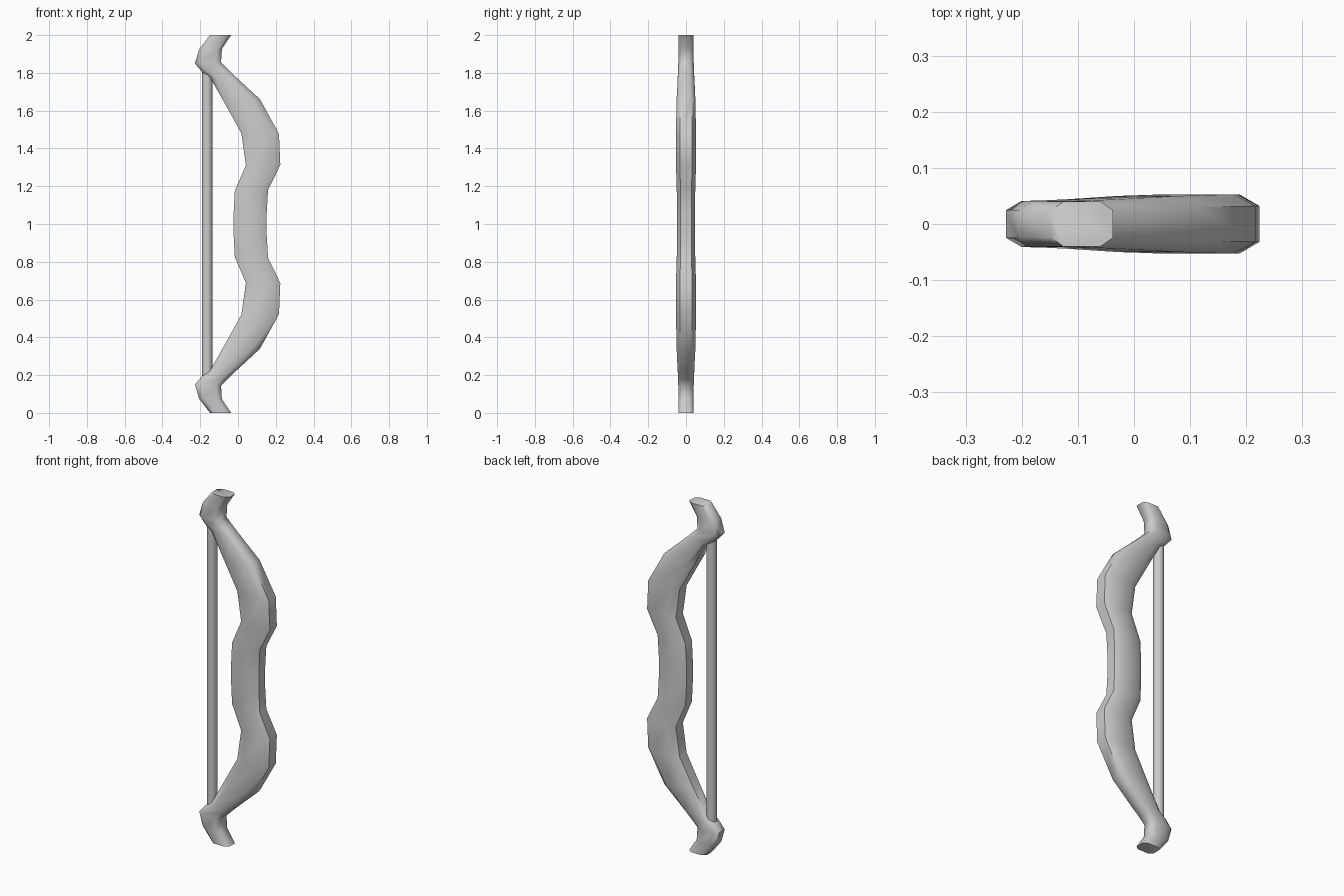
import bpy, bmesh, math
from mathutils import Vector

if "Cube" in bpy.data.objects:
    bpy.data.objects.remove(bpy.data.objects["Cube"])

grey = bpy.data.materials.new("plain grey")
grey.diffuse_color = (0.6, 0.6, 0.6, 1)
grey.use_nodes = True
grey.node_tree.nodes["Principled BSDF"].inputs["Base Color"].default_value = grey.diffuse_color


def finish(name, bm):
    bmesh.ops.recalc_face_normals(bm, faces=bm.faces)
    mesh = bpy.data.meshes.new(name)
    bm.to_mesh(mesh)
    bm.free()
    mesh.materials.append(grey)
    ob = bpy.data.objects.new(name, mesh)
    bpy.context.collection.objects.link(ob)
    bpy.context.view_layer.objects.active = ob
    ob.select_set(True)
    bpy.ops.object.shade_smooth_by_angle(angle=math.radians(55))
    ob.select_set(False)


# Upper limb stations: string-side x, z, outer x, z, half thickness
upper = [
    (-0.023, 1.06, 0.152, 1.06, 0.048),
    (-0.017, 1.175, 0.159, 1.18, 0.049),
    (0.042, 1.312, 0.224, 1.312, 0.053),
    (0.018, 1.48, 0.217, 1.478, 0.053),
    (-0.065, 1.63, 0.116, 1.661, 0.050),
    (-0.150, 1.78, 0.000, 1.768, 0.044),
    (-0.190, 1.805, -0.055, 1.820, 0.042),
    (-0.228, 1.850, -0.090, 1.855, 0.041),
    (-0.206, 1.925, -0.085, 1.927, 0.041),
    (-0.148, 2.000, -0.037, 2.000, 0.040),
]
lower = [(a, 2 - b, c, 2 - d, w) for a, b, c, d, w in reversed(upper)]
stations = lower + upper

# Octagonal cross-section: position across the limb, share of thickness
octagon = [(0, -0.6), (0.2, -1), (0.8, -1), (1, -0.6),
           (1, 0.6), (0.8, 1), (0.2, 1), (0, 0.6)]

# Curved bow body
bm = bmesh.new()
rings = []
for x0, z0, x1, z1, w in stations:
    a, b = Vector((x0, 0, z0)), Vector((x1, 0, z1))
    rings.append([bm.verts.new(a.lerp(b, t) + Vector((0, w * s, 0)))
                  for t, s in octagon])
for r, q in zip(rings, rings[1:]):
    for i in range(8):
        j = (i + 1) % 8
        bm.faces.new((r[i], r[j], q[j], q[i]))
bm.faces.new(rings[0])
bm.faces.new(rings[-1])
finish("bow_body", bm)

# Bowstring
bm = bmesh.new()
bmesh.ops.create_cone(bm, cap_ends=True, segments=12, radius1=0.028,
                      radius2=0.028, depth=1.62)
bmesh.ops.translate(bm, verts=bm.verts, vec=(-0.163, 0, 1))
finish("bowstring", bm)
